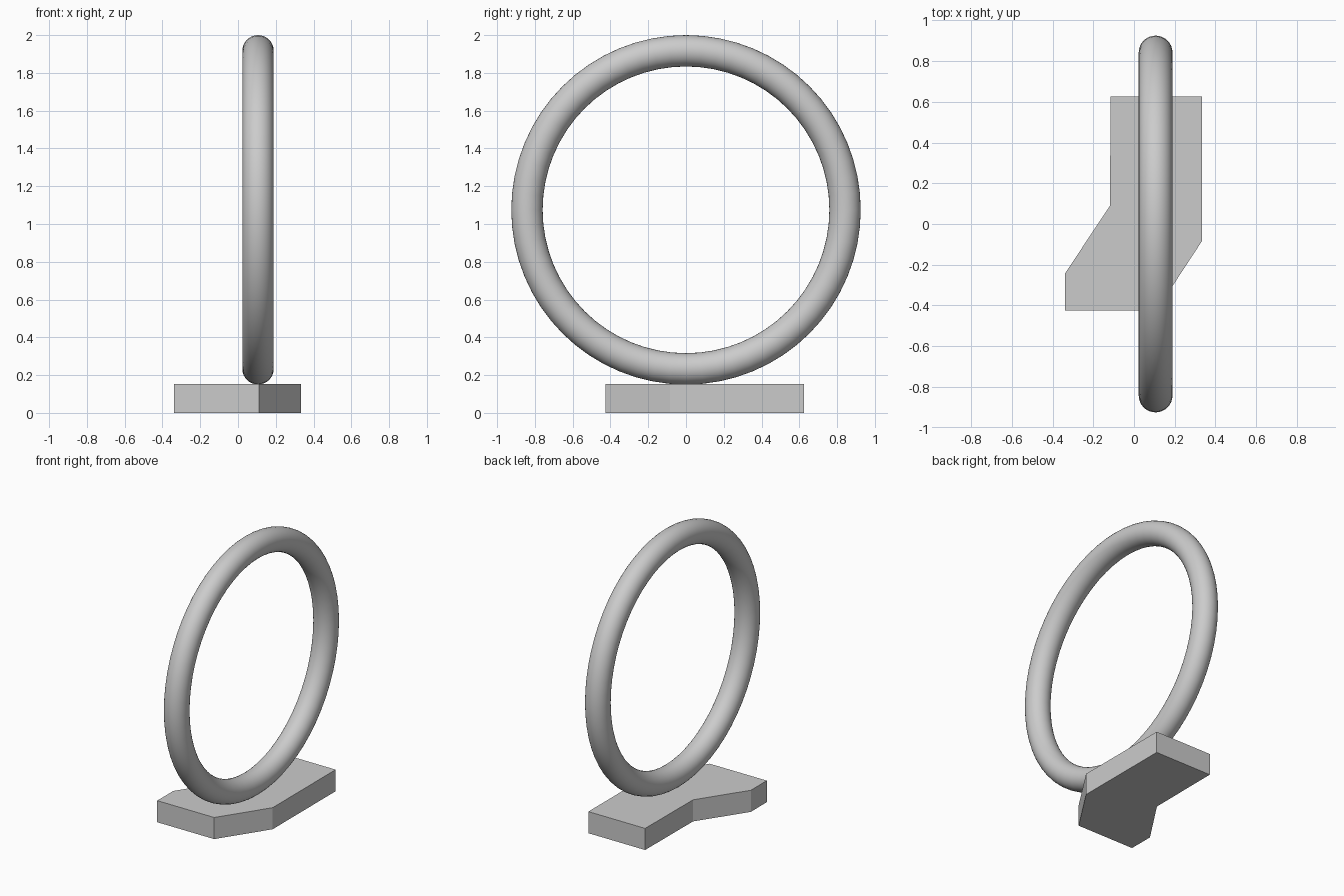
import bpy, bmesh, math

if "Cube" in bpy.data.objects:
    bpy.data.objects.remove(bpy.data.objects["Cube"])

# Upright ring resting on the base
bpy.ops.mesh.primitive_torus_add(
    major_radius=0.842, minor_radius=0.083,
    major_segments=64, minor_segments=32,
    location=(0.106, 0, 1.075), rotation=(0, math.pi / 2, 0))
ring = bpy.context.object
ring.name = "ring"
bpy.ops.object.shade_smooth_by_angle(angle=math.radians(30))

# Flat base plate with a slanted front half
outline = [(-0.115, 0.625), (-0.118, 0.09), (-0.34, -0.245), (-0.34, -0.425),
           (0.11, -0.425), (0.333, -0.085), (0.333, 0.625)]
height = 0.154
bm = bmesh.new()
face = bm.faces.new([bm.verts.new((x, y, 0)) for x, y in outline])
extruded = bmesh.ops.extrude_face_region(bm, geom=[face], use_keep_orig=True)
top = [v for v in extruded["geom"] if isinstance(v, bmesh.types.BMVert)]
bmesh.ops.translate(bm, verts=top, vec=(0, 0, height))
bmesh.ops.recalc_face_normals(bm, faces=bm.faces)
mesh = bpy.data.meshes.new("base_plate")
bm.to_mesh(mesh)
bm.free()
base = bpy.data.objects.new("base_plate", mesh)
bpy.context.collection.objects.link(base)
